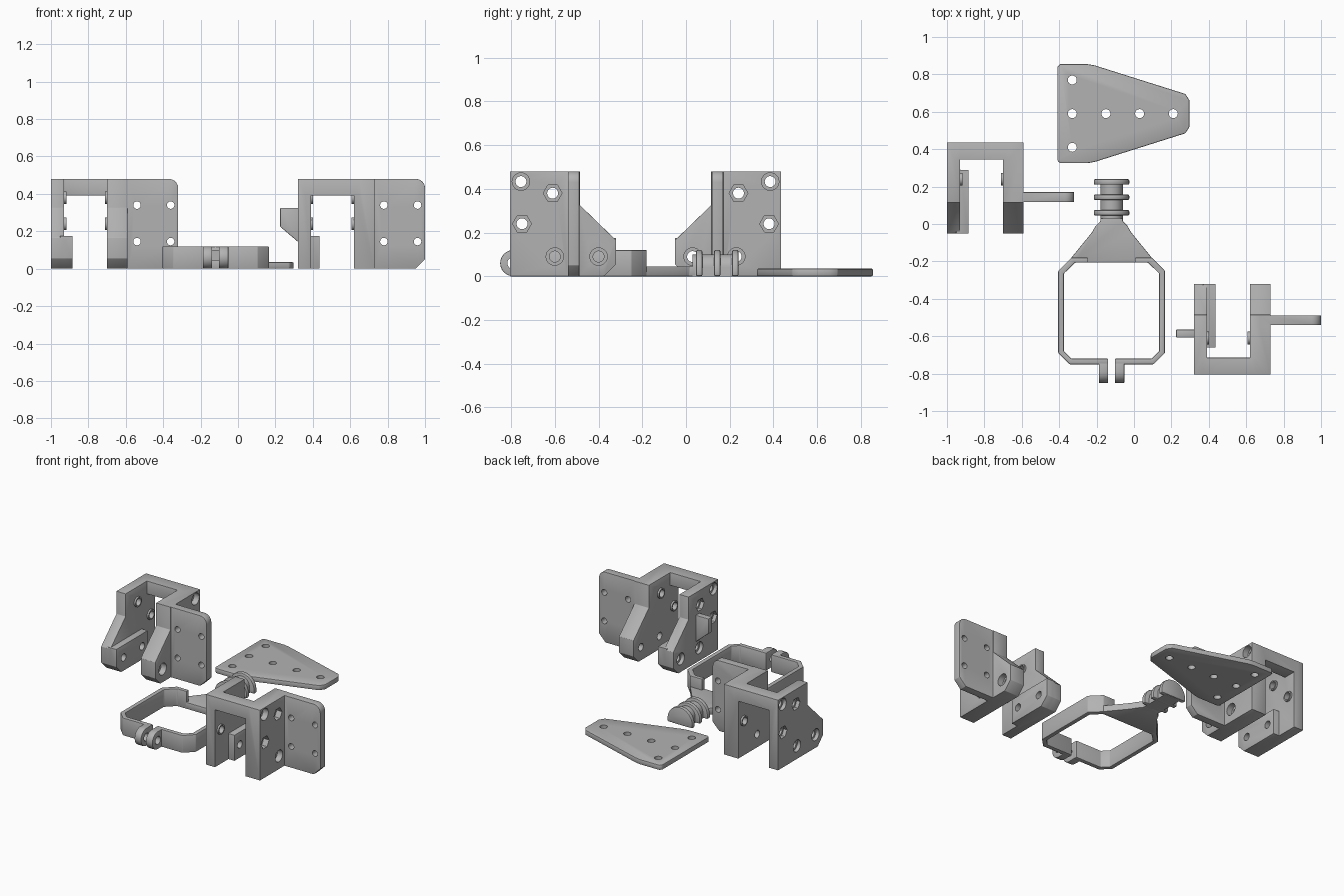
import bpy, bmesh, math

if "Cube" in bpy.data.objects:
    bpy.data.objects.remove(bpy.data.objects["Cube"])

grey = bpy.data.materials.new("light_grey")
grey.diffuse_color = (0.45, 0.45, 0.45, 1)
grey.use_nodes = True
grey.node_tree.nodes["Principled BSDF"].inputs["Base Color"].default_value = grey.diffuse_color


def prism(axis, lo, hi, pts):
    """Extruded profile: pts are the two remaining coordinates in x, y, z order."""
    return axis, lo, hi, pts


def rect(a0, a1, b0, b1):
    return [(a0, b0), (a1, b0), (a1, b1), (a0, b1)]


def disc(a, b, r, n=24, start=0, sweep=2 * math.pi):
    return [(a + r * math.cos(start + sweep * i / n), b + r * math.sin(start + sweep * i / n)) for i in range(n)]


def make(name, solids):
    """One mesh object out of several prisms."""
    bm = bmesh.new()
    for axis, lo, hi, pts in solids:
        place = {'x': lambda a, b, d: (d, a, b), 'y': lambda a, b, d: (a, d, b), 'z': lambda a, b, d: (a, b, d)}[axis]
        ends = [[bm.verts.new(place(a, b, d)) for a, b in pts] for d in (lo, hi)]
        bm.faces.new(ends[0])
        bm.faces.new(ends[1])
        for i in range(len(pts)):
            j = (i + 1) % len(pts)
            bm.faces.new((ends[0][i], ends[0][j], ends[1][j], ends[1][i]))
    bmesh.ops.recalc_face_normals(bm, faces=bm.faces)
    me = bpy.data.meshes.new(name)
    bm.to_mesh(me)
    bm.free()
    ob = bpy.data.objects.new(name, me)
    bpy.context.collection.objects.link(ob)
    me.materials.append(grey)
    return ob


def bake(ob):
    dg = bpy.context.evaluated_depsgraph_get()
    dg.update()
    me = bpy.data.meshes.new_from_object(ob.evaluated_get(dg))
    ob.modifiers.clear()
    ob.data = me


def combine(ob, solids, op):
    tool = make("helper", solids)
    tool.hide_render = True
    m = ob.modifiers.new("bool", 'BOOLEAN')
    m.operation, m.solver, m.object = op, 'EXACT', tool
    bake(ob)
    bpy.data.objects.remove(tool)


def bevel(ob, width):
    m = ob.modifiers.new("bevel", 'BEVEL')
    m.width, m.segments, m.limit_method, m.angle_limit = width, 2, 'ANGLE', math.radians(40)
    bake(ob)


def smooth(ob):
    bpy.ops.object.select_all(action='DESELECT')
    ob.select_set(True)
    bpy.context.view_layer.objects.active = ob
    bpy.ops.object.shade_smooth_by_angle(angle=math.radians(30))


# Perforated triangular plate
half = [(-0.41, 0.25), (-0.395, 0.265), (-0.25, 0.265), (-0.21, 0.258), (0.275, 0.105), (0.297, 0.07)]
outline = [(x, 0.59 + y) for x, y in half] + [(x, 0.59 - y) for x, y in reversed(half)]
plate = make("perforated_plate", [prism('z', 0, 0.035, outline)])
bevel(plate, 0.006)
spots = [(-0.33, 0.77), (-0.33, 0.41)] + [(-0.33 + 0.18 * i, 0.59) for i in range(4)]
combine(plate, [prism('z', -0.1, 0.1, disc(x, y, 0.024)) for x, y in spots], 'DIFFERENCE')
smooth(plate)

# Clamp ring: two mirrored half walls with rounded clamping ears
CX = -0.12
wall = [(0.125, -0.18), (0.215, -0.18), (0.285, -0.25), (0.285, -0.69), (0.225, -0.75), (0.018, -0.75),
        (0.018, -0.72), (0.215, -0.72), (0.255, -0.68), (0.255, -0.265), (0.195, -0.207), (0.125, -0.207)]
ear = [(-0.73, 0.12), (-0.73, 0)] + disc(-0.79, 0.06, 0.06, 12, -math.pi / 2, -math.pi) + [(-0.79, 0.12)]
for s, side in ((-1, "left"), (1, "right")):
    ring = make("clamp_ring_" + side, [prism('z', 0, 0.12, [(CX + s * x, y) for x, y in wall])])
    bevel(ring, 0.004)
    lo, hi = sorted((CX + s * 0.018, CX + s * 0.068))
    tab = make("clamp_ear_" + side, [prism('x', lo, hi, ear)])
    bevel(tab, 0.004)
    combine(tab, [prism('x', -1, 1, disc(-0.79, 0.06, 0.027))], 'DIFFERENCE')
    smooth(ring)
    smooth(tab)

# Tapered neck joining the ring to the barbed stem
half = [(0.2, -0.207), (0.215, -0.18), (0.105, -0.045), (0.085, -0.01), (0.06, 0.015), (0.06, 0.045)]
neck = make("neck", [prism('z', 0, 0.045, [(CX + x, y) for x, y in half] + [(CX - x, y) for x, y in reversed(half)])])
bevel(neck, 0.004)
smooth(neck)


def arch(r, h):
    return [(CX + r, 0), (CX + r, h - r)] + disc(CX, h - r, r, 16, 0, math.pi)[1:] + [(CX - r, h - r), (CX - r, 0)]


stem = make("stem", [prism('y', 0.03, 0.235, arch(0.06, 0.1))])
smooth(stem)
for i, y in enumerate((0.06, 0.143, 0.225)):
    fin = make("stem_fin_%d" % (i + 1), [prism('y', y - 0.015, y + 0.015, arch(0.095, 0.12))])
    bevel(fin, 0.008)
    smooth(fin)

# Servo style brackets: the second is the first mirrored front to back and shifted
cheek = [(0.435, 0), (0.435, 0.48), (0.115, 0.48), (0.115, 0.325), (-0.05, 0.165), (-0.05, 0.055), (0.005, 0)]
tongue = [(0.29, 0), (0.29, 0.175), (-0.05, 0.175), (-0.05, 0.055), (0.005, 0)]
flange = [(-0.65, 0), (-0.37, 0), (-0.32, 0.05), (-0.32, 0.43)] + \
    disc(-0.37, 0.43, 0.05, 8, 0, math.pi / 2)[1:] + [(-0.37, 0.48), (-0.65, 0.48)]
nuts = [(0.24, 0.38), (0.38, 0.24)]
heads = [(0.385, 0.433), (0.03, 0.09), (0.23, 0.09)]


def bracket(name, mirrored):
    body = make(name, [prism('x', -0.70, -0.59, cheek)])
    for part in (prism('x', -1, -0.93, cheek), prism('x', -0.96, -0.67, rect(0.345, 0.435, 0.392, 0.48)),
                 prism('x', -0.95, -0.885, tongue), prism('y', 0.118, 0.17, flange)):
        combine(body, [part], 'UNION')
    bevel(body, 0.008)
    # inner bosses around the nut holes
    for lo, hi in ((-0.94, -0.918), (-0.712, -0.69)):
        combine(body, [prism('x', lo, hi, disc(y, z, 0.034)) for y, z in nuts], 'UNION')
    # through bores, outer recesses and flange holes
    combine(body, [prism('x', -1.1, -0.5, disc(y, z, 0.025)) for y, z in nuts + heads], 'DIFFERENCE')
    for lo, hi in ((-1.1, -0.975), (-0.63, -0.5)):
        combine(body, [prism('x', lo, hi, disc(y, z, 0.043, 6)) for y, z in nuts]
                + [prism('x', lo, hi, disc(y, z, 0.04)) for y, z in heads], 'DIFFERENCE')
    combine(body, [prism('y', 0, 0.3, disc(x, z, 0.02)) for x in (-0.54, -0.36) for z in (0.145, 0.34)], 'DIFFERENCE')
    if mirrored:
        for v in body.data.vertices:
            v.co.x += 1.32
            v.co.y = -0.37 - v.co.y
        body.data.flip_normals()
    smooth(body)


bracket("rear_bracket", False)
bracket("front_bracket", True)

# Wedge peg on the outside of the front bracket
peg = make("wedge_peg", [prism('y', -0.607, -0.565, [(0.225, 0.325), (0.225, 0.225), (0.325, 0.14), (0.325, 0.325)])])
bevel(peg, 0.004)
smooth(peg)
